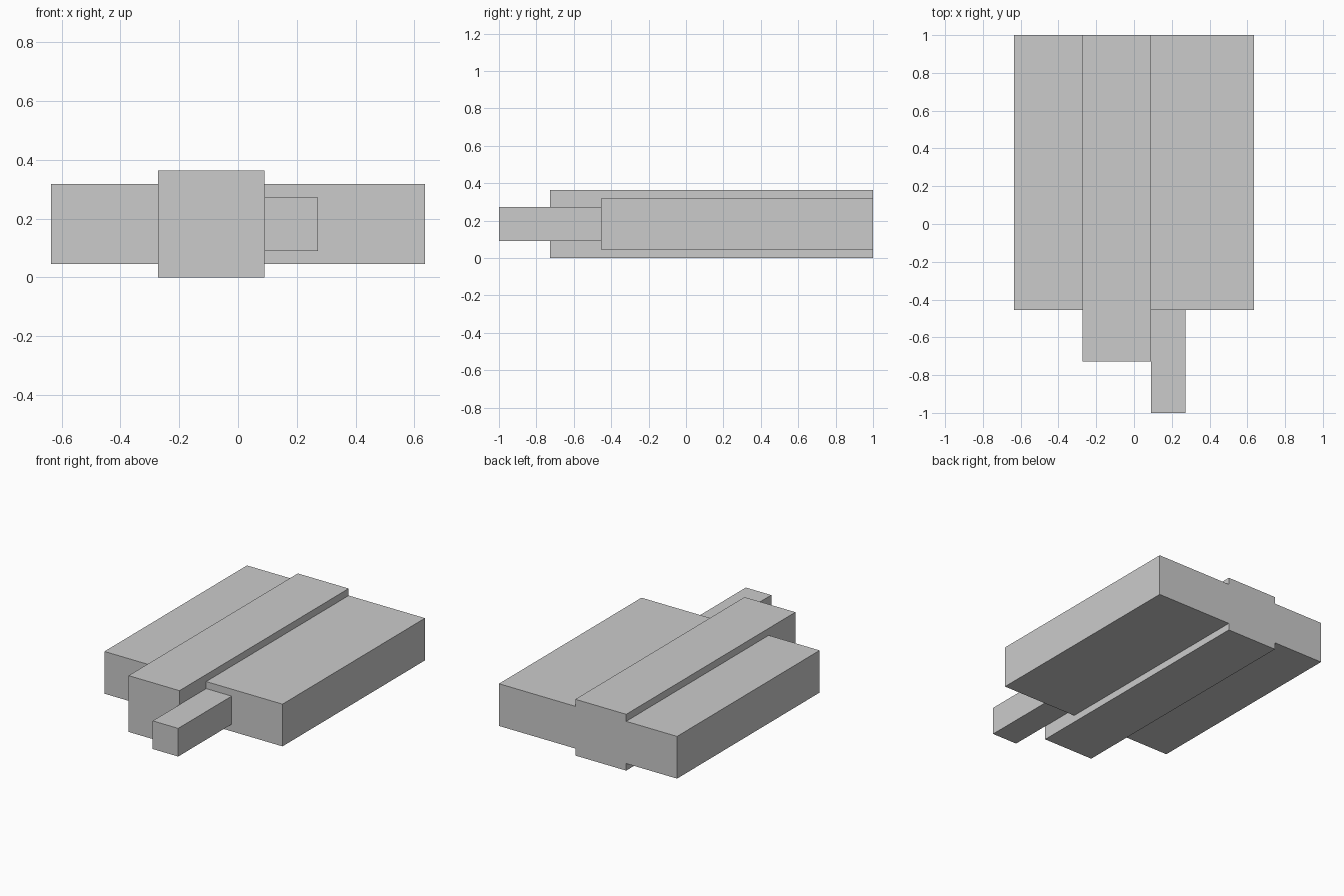
import bpy
import bmesh
from mathutils import Matrix, Vector

if "Cube" in bpy.data.objects:
    bpy.data.objects.remove(bpy.data.objects["Cube"])

U = 1 / 11  # grid unit: the model is 22 units long


def box(name, lo, hi):
    """Box between two corners given in grid units."""
    lo, hi = Vector(lo) * U, Vector(hi) * U
    bm = bmesh.new()
    bmesh.ops.create_cube(
        bm, size=1,
        matrix=Matrix.Translation((lo + hi) / 2) @ Matrix.Diagonal((*(hi - lo), 1)))
    mesh = bpy.data.meshes.new(name)
    bm.to_mesh(mesh)
    bm.free()
    obj = bpy.data.objects.new(name, mesh)
    bpy.context.collection.objects.link(obj)
    return obj


# Wide slab, thicker rail running through it, and the slim bar beside the rail
body = box("stepped_body", (-7, -5, 0.5), (7, 11, 3.5))
parts = [
    box("centre_rail", (-3, -8, 0), (1, 11, 4)),
    box("front_bar", (1, -11, 1), (3, -4, 3)),
]

# Fuse everything into one clean solid
for part in parts:
    mod = body.modifiers.new("join_" + part.name, 'BOOLEAN')
    mod.operation = 'UNION'
    mod.solver = 'EXACT'
    mod.object = part

depsgraph = bpy.context.evaluated_depsgraph_get()
fused = bpy.data.meshes.new_from_object(body.evaluated_get(depsgraph))
body.modifiers.clear()
body.data = fused
fused.name = "stepped_body"
for part in parts:
    bpy.data.objects.remove(part)
